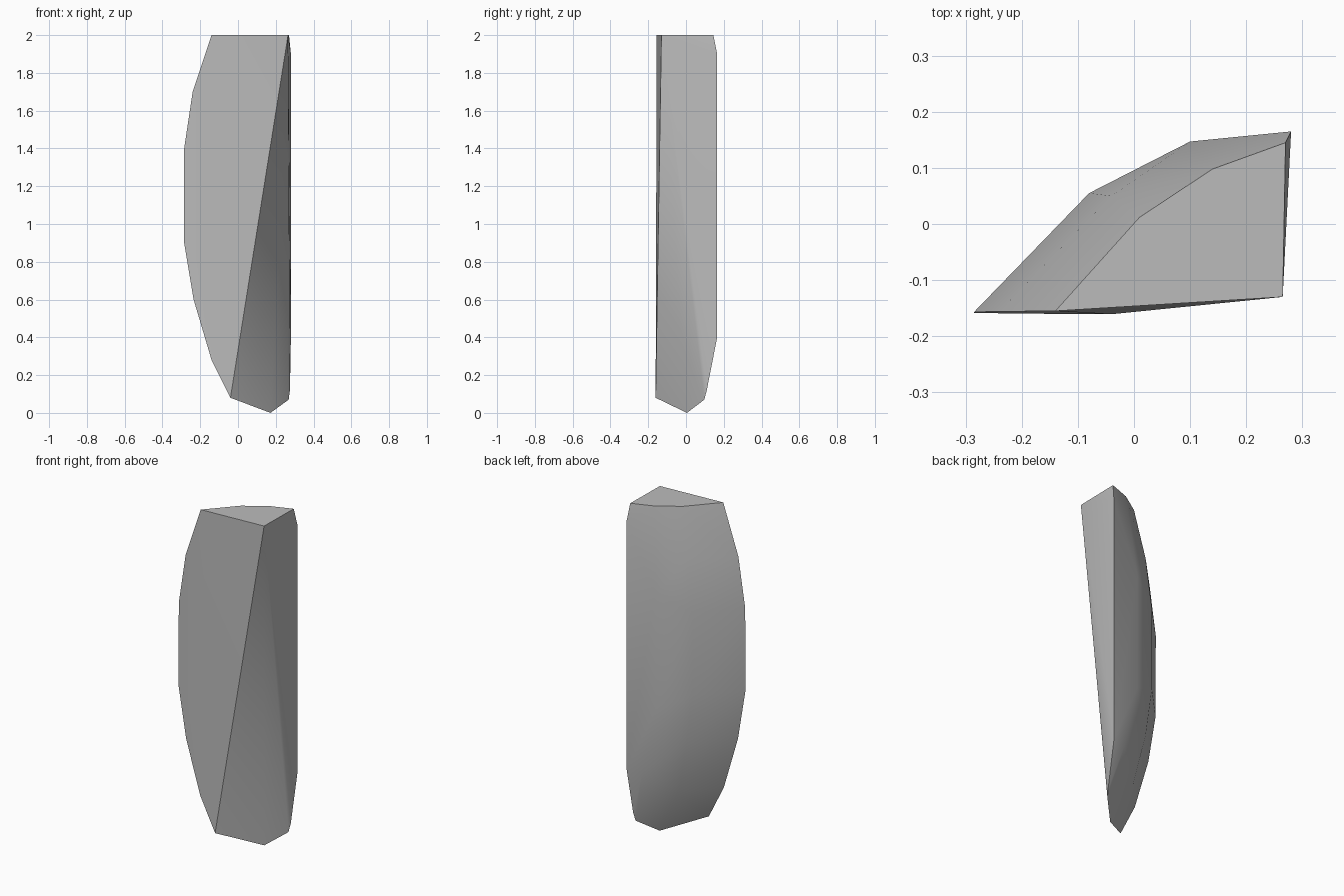
import bpy
import bmesh

cube = bpy.data.objects.get("Cube")
if cube:
    bpy.data.objects.remove(cube, do_unlink=True)

# Plain grey stone
grey = bpy.data.materials.new("stone_grey")
grey.use_nodes = True
colour = (0.5, 0.5, 0.5, 1)
grey.diffuse_color = colour
grey.node_tree.nodes["Principled BSDF"].inputs["Base Color"].default_value = colour

# Curved left edge of the front face: x, z
left_edge = [(-0.14, 2), (-0.24, 1.7), (-0.285, 1.4), (-0.285, 0.9),
             (-0.235, 0.6), (-0.14, 0.28), (-0.04, 0.08)]

# Rounded back: x, y and the heights where each corner occurs
back = [(-0.08, 0.055, (0.9, 1.4)),
        (0.1, 0.147, (0.8, 1.5)),
        (0.28, 0.165, (0.4, 1.9)),
        (0.01, 0.012, (2,)),
        (0.14, 0.098, (2,)),
        (0.27, 0.145, (2,)),
        (-0.04, 0.05, (0.6, 1.7)),
        (0.19, 0.145, (0.4,)),
        (0.03, 0.03, (0.28,)),
        (0.275, 0.11, (0.12,))]

# Front apex, lowest tip and lower right corner
corners = [(0.265, -0.13, 2), (0.172, 0.005, 0), (0.268, 0.097, 0.07)]

points = [(x, -0.155 - 0.003 * (2 - z), z) for x, z in left_edge]
points += [(x, y, z) for x, y, heights in back for z in heights]
points += corners

# Skin the corners into one faceted shard
bm = bmesh.new()
for p in points:
    bm.verts.new(p)
hull = bmesh.ops.convex_hull(bm, input=bm.verts[:])
loose = [v for v in hull["geom_interior"] if isinstance(v, bmesh.types.BMVert)]
if loose:
    bmesh.ops.delete(bm, geom=loose, context="VERTS")
bmesh.ops.recalc_face_normals(bm, faces=bm.faces[:])

mesh = bpy.data.meshes.new("stone_shard")
bm.to_mesh(mesh)
bm.free()
mesh.materials.append(grey)
shard = bpy.data.objects.new("stone_shard", mesh)
bpy.context.collection.objects.link(shard)

# Soft back, crisp broken edges
bpy.ops.object.select_all(action="DESELECT")
shard.select_set(True)
bpy.context.view_layer.objects.active = shard
bpy.ops.object.shade_smooth_by_angle(angle=0.55)
